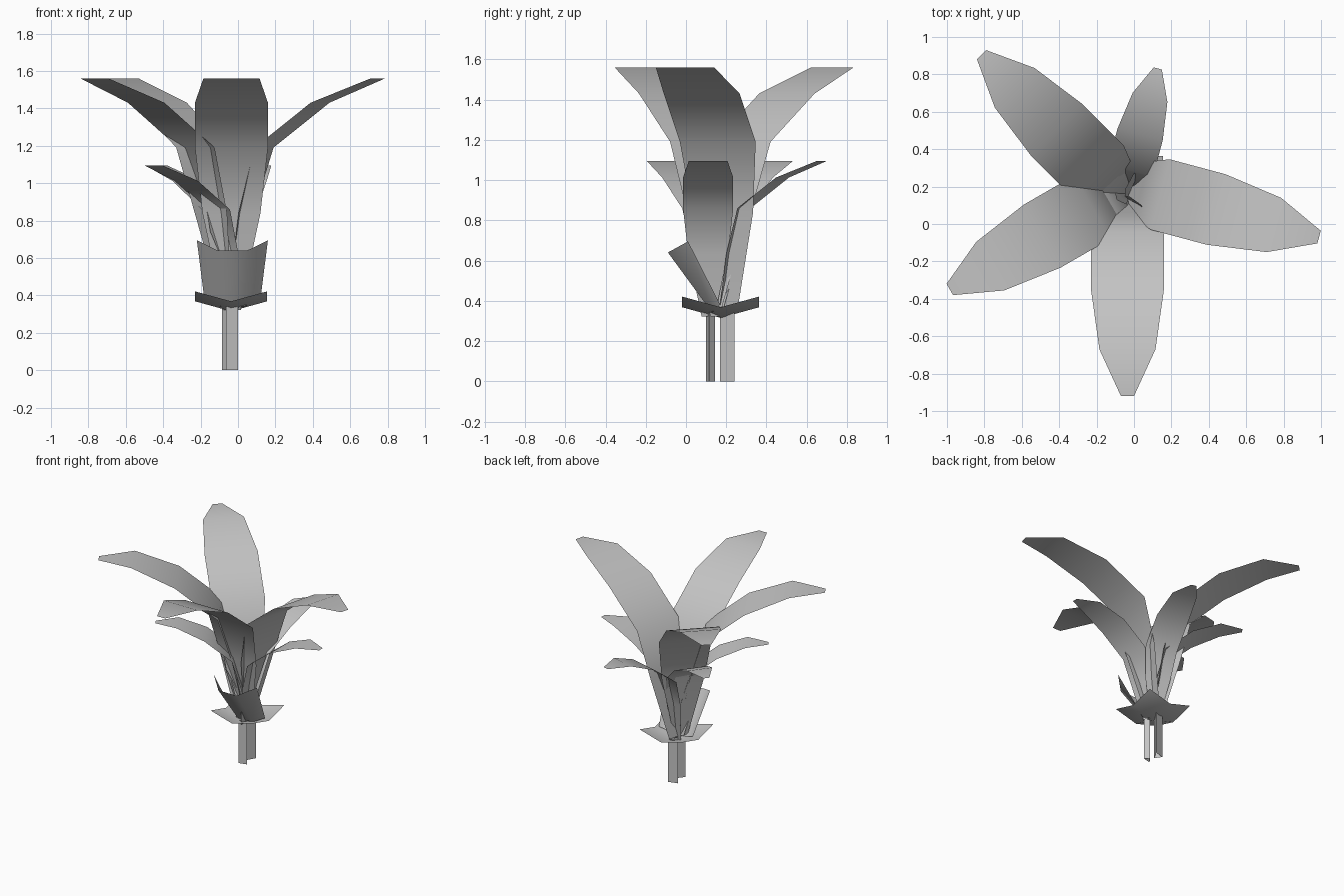
import bpy
from math import sin, cos, radians
from mathutils import Vector

old = bpy.data.objects.get("Cube")
if old:
    bpy.data.objects.remove(old, do_unlink=True)

grey = bpy.data.materials.new("plain grey")
grey.use_nodes = True
colour = (0.55, 0.55, 0.55, 1)
grey.diffuse_color = colour
grey.node_tree.nodes["Principled BSDF"].inputs["Base Color"].default_value = colour


def sheet(name, rows, smooth=True):
    """Thin surface through rows of points, each row of equal length."""
    n = len(rows[0])
    verts = [p for row in rows for p in row]
    faces = [(i * n + j, i * n + j + 1, (i + 1) * n + j + 1, (i + 1) * n + j)
             for i in range(len(rows) - 1) for j in range(n - 1)]
    mesh = bpy.data.meshes.new(name)
    mesh.from_pydata(verts, [], faces)
    mesh.materials.append(grey)
    for p in mesh.polygons:
        p.use_smooth = smooth
    obj = bpy.data.objects.new(name, mesh)
    bpy.context.collection.objects.link(obj)
    return obj


# Leaf outline: reach, height, half width
LEAF = [(0, 0.35, 0.05), (0.09, 0.84, 0.155), (0.19, 1.19, 0.195),
        (0.5, 1.43, 0.195), (0.82, 1.56, 0.15), (1.07, 1.56, 0.035)]


def leaf(name, angle, x, y, size=1.0, floor=0.0):
    a = radians(angle)
    out, side = Vector((cos(a), sin(a), 0)), Vector((-sin(a), cos(a), 0))
    rows = []
    for reach, height, half in LEAF:
        mid = Vector((x, y, floor + size * (height - floor))) + out * reach * size
        rows.append([mid + side * half * size, mid - side * half * size])
    return sheet(name, rows)


# Tall arching leaves
leaf("tall_leaf_front", 270, -0.035, 0.15)
leaf("tall_leaf_left", 345, -0.044, 0.207)
leaf("tall_leaf_back", 135, -0.058, 0.148)
leaf("tall_leaf_right", 210, -0.058, 0.185)

# Shorter leaves beneath them
for name, angle, x, y in [("left", 0, -0.03, 0.11), ("back", 75, -0.05, 0.17),
                          ("back_right", 143, -0.02, 0.14), ("right", 210, 0, 0.15)]:
    leaf("short_leaf_" + name, angle, x, y, 0.64, 0.27)

# Slim young blades in the middle
for i, (x, y, z) in enumerate([(-0.17, 0.06, 0.9), (-0.09, 0.13, 0.88),
                               (0.0, 0.27, 0.87), (0.04, 0.1, 1.0)]):
    base, tip = Vector((-0.04, 0.14, 0.5)), Vector((x, y, z))
    rows = []
    for t, half in [(0, 0.008), (0.6, 0.03), (1, 0.004)]:
        side = Vector((half, half * (-1) ** i, 0))
        mid = base.lerp(tip, t)
        rows.append([mid - side, mid + side])
    sheet("young_blade_%d" % (i + 1), rows)

# Square collar with raised corners
rows = [[(-0.037 + 0.192 * i, 0.172 + 0.192 * j, 0.315 + 0.053 * (abs(i) + abs(j)))
         for i in (-1, 0, 1)] for j in (-1, 0, 1)]
sheet("collar", rows)

# Curled bract leaning forward
rows = []
for half, y, z, curl, lift in [(0.15, 0.13, 0.34, 0.04, 0.04),
                               (0.19, -0.09, 0.64, 0.1, 0.055)]:
    rows.append([(-0.03 + half * u, y + curl * (abs(u) > 0.9), z + lift * (abs(u) > 0.9))
                 for u in (-1, -0.42, 0.42, 1)])
sheet("front_bract", rows)

# Two three-sided stems
for name, ring in [("front_stem", [(-0.065, 0.1), (0, 0.115), (-0.03, 0.145)]),
                   ("back_stem", [(-0.085, 0.22), (-0.05, 0.17), (-0.01, 0.24)])]:
    loop = ring + ring[:1]
    sheet(name, [[(x, y, z) for x, y in loop] for z in (0, 0.34)], smooth=False)
